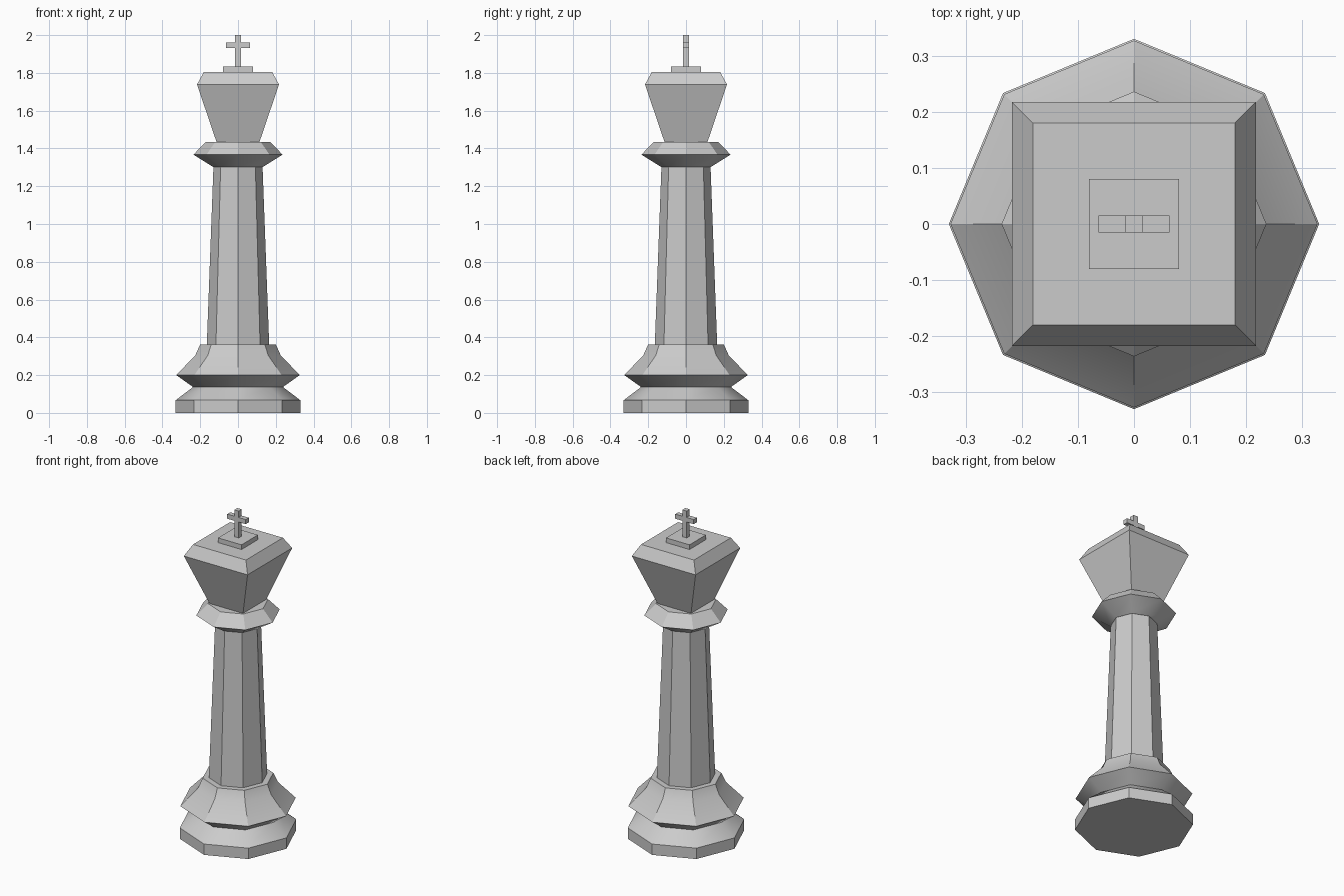
import bpy, bmesh
from math import cos, sin, pi, radians

if "Cube" in bpy.data.objects:
    bpy.data.objects.remove(bpy.data.objects["Cube"])


def loft(name, sides, profile, turn=0.0):
    """Stack of regular polygon rings; profile = (corner radius, z) pairs."""
    bm = bmesh.new()
    rings = [[bm.verts.new((r * cos(turn + 2 * pi * i / sides),
                            r * sin(turn + 2 * pi * i / sides), z))
              for i in range(sides)] for r, z in profile]
    for a, b in zip(rings, rings[1:]):
        for i in range(sides):
            j = (i + 1) % sides
            bm.faces.new((a[i], a[j], b[j], b[i]))
    bm.faces.new(rings[0][::-1])
    bm.faces.new(rings[-1])
    mesh = bpy.data.meshes.new(name)
    bm.to_mesh(mesh)
    bm.free()
    ob = bpy.data.objects.new(name, mesh)
    bpy.context.collection.objects.link(ob)
    return ob


def square(name, profile):
    """Square loft; profile = (half width, z) pairs."""
    return loft(name, 4, [(h * 2 ** 0.5, z) for h, z in profile], pi / 4)


# Octagonal foot, shaft and collar
foot = loft("foot", 8, [(0.33, 0), (0.33, 0.067), (0.238, 0.137), (0.327, 0.2),
                        (0.226, 0.305), (0.2, 0.363)])
shaft = loft("shaft", 8, [(0.165, 0.363), (0.13, 1.303)])
collar = loft("collar", 8, [(0.133, 1.303), (0.236, 1.367), (0.17, 1.435)])

# The shallow facets of the foot and collar are softly shaded
for ob in (foot, collar):
    bpy.ops.object.select_all(action='DESELECT')
    ob.select_set(True)
    bpy.context.view_layer.objects.active = ob
    bpy.ops.object.shade_smooth_by_angle(angle=radians(30))

# Square flared head with chamfered top, and the plate on it
square("head", [(0.114, 1.435), (0.217, 1.739), (0.18, 1.806)])
square("top_plate", [(0.08, 1.806), (0.08, 1.835)])

# Cross: one outline, extruded front to back
w, arm, z0, z1, z2, z3 = 0.015, 0.063, 1.835, 1.933, 1.961, 2.0
half = [(w, z0), (w, z1), (arm, z1), (arm, z2), (w, z2), (w, z3)]
outline = half + [(-x, z) for x, z in reversed(half)]
bm = bmesh.new()
face = bm.faces.new([bm.verts.new((x, -w, z)) for x, z in outline])
new = bmesh.ops.extrude_face_region(bm, geom=[face])["geom"]
bmesh.ops.translate(bm, vec=(0, 2 * w, 0),
                    verts=[g for g in new if isinstance(g, bmesh.types.BMVert)])
bmesh.ops.recalc_face_normals(bm, faces=bm.faces)
mesh = bpy.data.meshes.new("cross")
bm.to_mesh(mesh)
bm.free()
bpy.context.collection.objects.link(bpy.data.objects.new("cross", mesh))
